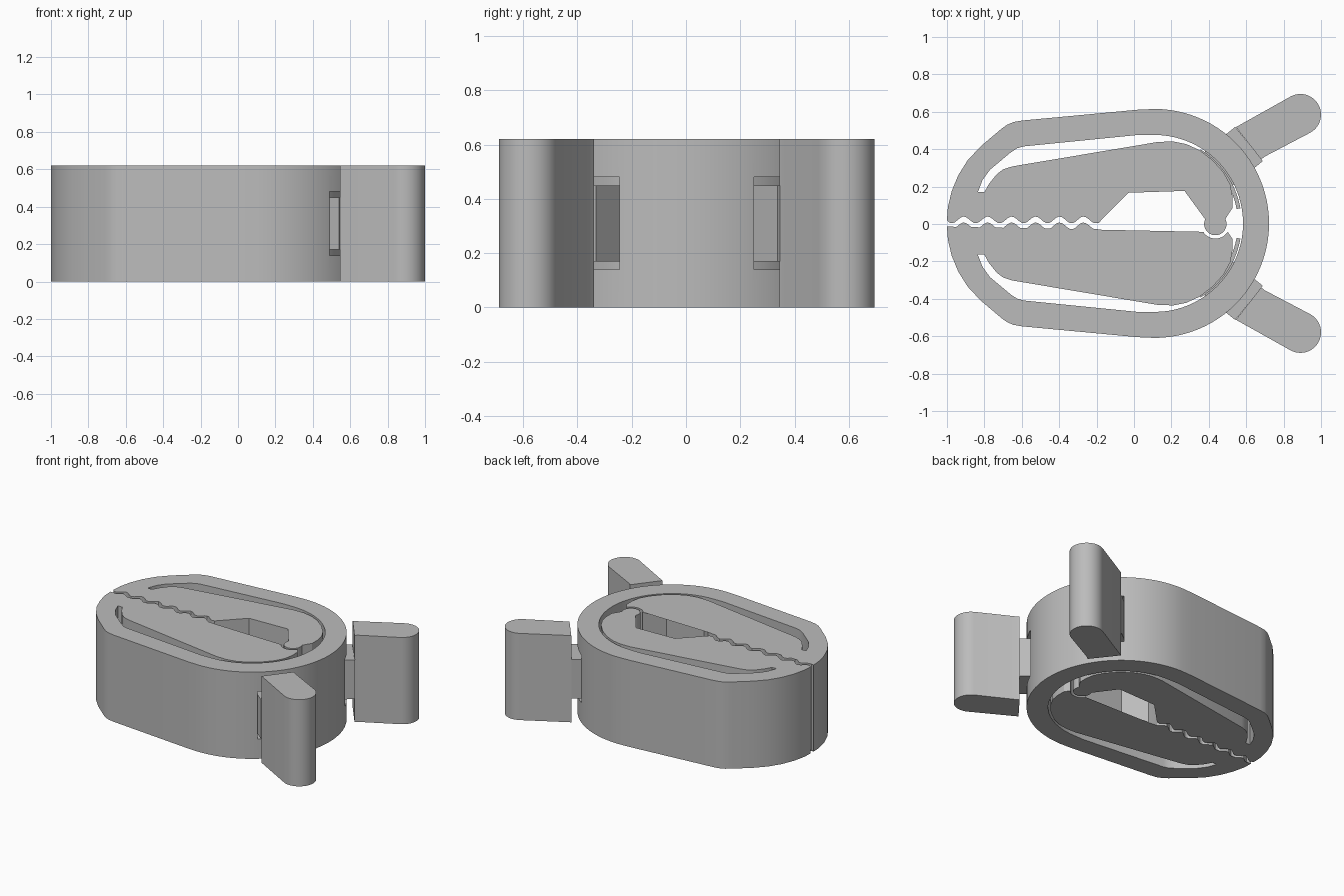
import bpy, bmesh
from math import sin, cos, pi, radians, atan2, hypot

if "Cube" in bpy.data.objects:
    bpy.data.objects.remove(bpy.data.objects["Cube"])

HEIGHT = 0.62
HUB = (0.11, 0.003)      # centre of the round end of the ring
PIVOT = (0.435, 0.0)     # ball joint between the jaws

grey = bpy.data.materials.new("plain grey")
grey.use_nodes = True
grey.diffuse_color = (0.5, 0.5, 0.5, 1)
grey.node_tree.nodes["Principled BSDF"].inputs["Base Color"].default_value = (0.5, 0.5, 0.5, 1)


def arc(centre, radius, start, end, steps):
    """Points on an arc, angles in degrees."""
    angles = [radians(start + (end - start) * i / steps) for i in range(steps + 1)]
    return [(centre[0] + radius * cos(a), centre[1] + radius * sin(a)) for a in angles]


def flip(points):
    """Mirror a path front to back, keeping its direction of travel reversed."""
    return [(x, 2 * HUB[1] - y) for x, y in reversed(points)]


def extrude(name, points, bottom, top):
    """Solid prism over a closed outline."""
    bm = bmesh.new()
    face = bm.faces.new([bm.verts.new((x, y, bottom)) for x, y in points])
    side = bmesh.ops.extrude_face_region(bm, geom=[face])["geom"]
    bmesh.ops.translate(bm, vec=(0, 0, top - bottom),
                        verts=[v for v in side if isinstance(v, bmesh.types.BMVert)])
    bmesh.ops.recalc_face_normals(bm, faces=bm.faces)
    mesh = bpy.data.meshes.new(name)
    bm.to_mesh(mesh)
    bm.free()
    mesh.materials.append(grey)
    obj = bpy.data.objects.new(name, mesh)
    bpy.context.collection.objects.link(obj)
    return obj


def activate(obj):
    bpy.ops.object.select_all(action="DESELECT")
    obj.select_set(True)
    bpy.context.view_layer.objects.active = obj


def smooth(obj):
    activate(obj)
    bpy.ops.object.shade_smooth_by_angle(angle=radians(25))


def teeth(mean, first, last):
    """Wavy gripping edge along x."""
    count = 56
    xs = [first + (last - first) * i / count for i in range(count + 1)]
    return [(x, mean + 0.018 * cos(2 * pi * (x + 0.91) / 0.128)) for x in xs]


# Outer edge of the spring ring, from the nose to the round end
nose = [(-1, 0.02), (-0.995, 0.09), (-0.975, 0.175), (-0.94, 0.26), (-0.89, 0.34),
        (-0.82, 0.415), (-0.71, 0.508), (-0.68, 0.53), (-0.645, 0.545), (-0.6, 0.553),
        (0.02, 0.611)]
outer = nose + arc(HUB, 0.612, 90, -90, 48) + flip(nose)

# Slot between ring and jaw, from the round end to the nose
slot = [(0.03, 0.477), (-0.59, 0.415), (-0.625, 0.405), (-0.66, 0.382), (-0.77, 0.29),
        (-0.81, 0.235), (-0.835, 0.17), (-0.8, 0.17), (-0.775, 0.215), (-0.735, 0.265),
        (-0.7, 0.292), (-0.65, 0.308), (0.13, 0.439), (0.21, 0.441), (0.28, 0.427),
        (0.35, 0.395), (0.42, 0.342), (0.48, 0.275), (0.515, 0.21), (0.526, 0.15),
        (0.526, 0.085)]
ring_inner = arc(HUB, 0.473, -90, 90, 40)

# Jaw mouths: the front jaw holds the socket, the back jaw carries the ball
front_mouth = (teeth(-0.01, -1, -0.2) + [(-0.15, -0.034), (-0.03, -0.16), (0.27, -0.168),
               (0.375, -0.042)] + arc(PIVOT, 0.078, 215, 328, 14))
back_mouth = (arc(PIVOT, 0.06, 27, -205, 24) + [(0.27, 0.177), (-0.03, 0.167), (-0.19, 0.005)]
              + teeth(0.022, -0.2, -1))

outline = outer + front_mouth + flip(slot) + ring_inner + slot + back_mouth[:-1]
body = extrude("clamp_body", outline, 0, HEIGHT)

# Windows through the ring where the handles pass
for side, label in ((1, "back"), (-1, "front")):
    axis = radians(39)
    u, v = (cos(axis), sin(axis)), (-sin(axis), cos(axis))

    def place(along, across):
        return (HUB[0] + along * u[0] + across * v[0],
                HUB[1] + side * (along * u[1] + across * v[1]))

    window = extrude(label + "_window_cutter",
                     [place(0.44, -0.16), place(0.7, -0.16), place(0.7, 0.135), place(0.44, 0.135)],
                     0.14, 0.48)
    window.hide_render = True
    cut = body.modifiers.new(label + "_window", "BOOLEAN")
    cut.operation = "DIFFERENCE"
    cut.solver = "EXACT"
    cut.object = window
    activate(body)
    bpy.ops.object.modifier_apply(modifier=cut.name)
    bpy.data.objects.remove(window)

    # Neck joining the handle to the curved wedge inside the ring
    extrude(label + "_handle_neck",
            [place(0.45, -0.105), place(0.66, -0.105), place(0.66, 0.13), place(0.45, 0.13)],
            0.17, 0.45)
    wedge = arc(HUB, 0.466, 10, 58, 14) + arc(HUB, 0.445, 58, 10, 14)
    smooth(extrude(label + "_wedge", [(x, 2 * HUB[1] * (side < 0) + side * y) for x, y in wedge],
                   0.1, 0.52))

    # Finger handle with a rounded tip
    tip = arc((0.89, 0.582), 0.11, -61, 119, 20)
    grip = [(0.545, 0.515), (0.68, 0.342), (0.7, 0.358)] + tip
    smooth(extrude(label + "_handle", [(x, side * y + HUB[1]) for x, y in grip], 0, HEIGHT))

smooth(body)
